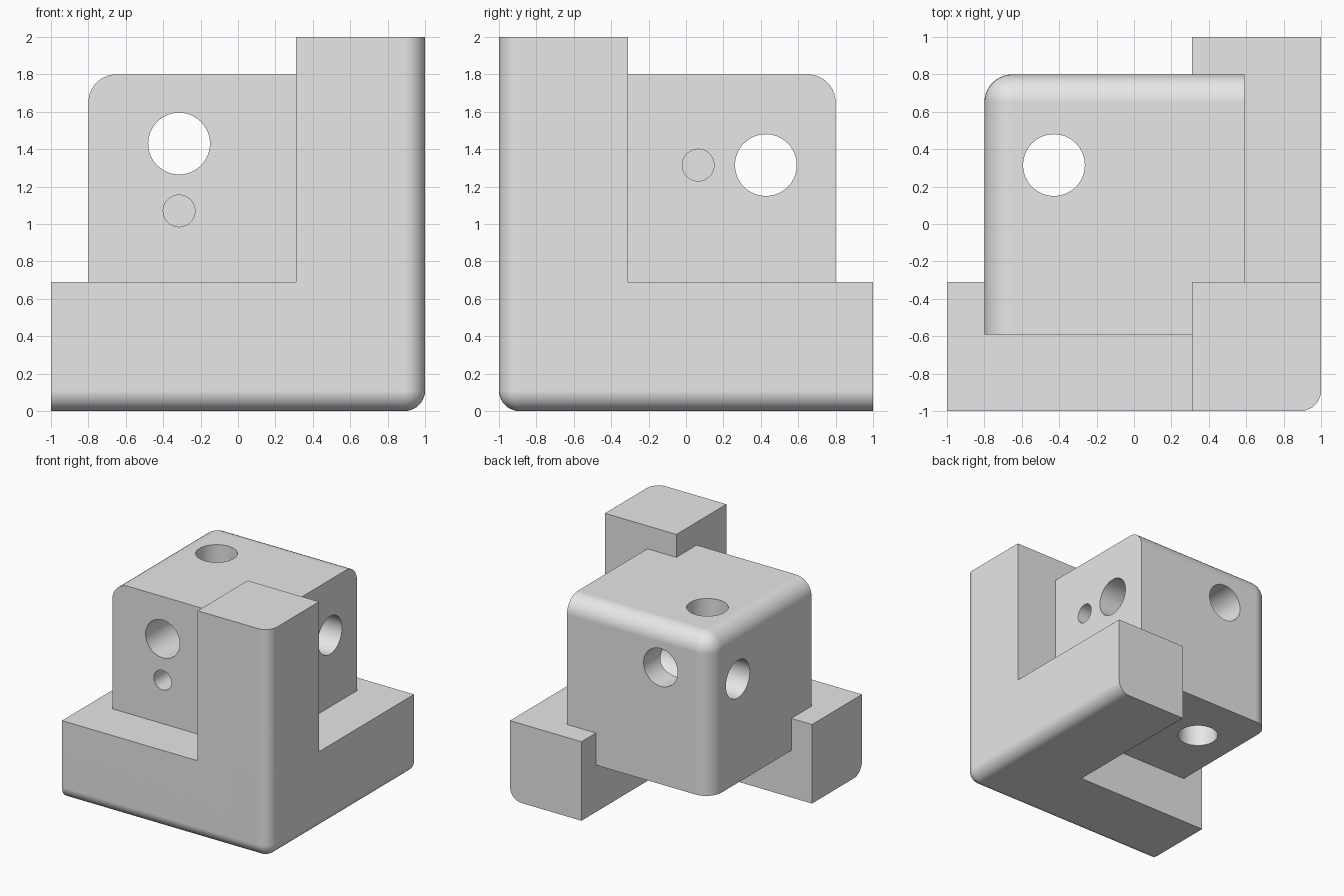
import bpy
import bmesh
from math import radians
from mathutils import Matrix, Vector

if "Cube" in bpy.data.objects:
    bpy.data.objects.remove(bpy.data.objects["Cube"])

ARM = 0.69           # thickness of each arm
HOLE_R, PILOT_R = 0.165, 0.085
PILOT_DEPTH = 0.4

grey = bpy.data.materials.new("plain grey")
grey.use_nodes = True
grey.diffuse_color = (0.8, 0.8, 0.8, 1)
grey.node_tree.nodes["Principled BSDF"].inputs["Base Color"].default_value = (0.8, 0.8, 0.8, 1)


def add_object(name, bm):
    mesh = bpy.data.meshes.new(name)
    bm.to_mesh(mesh)
    bm.free()
    mesh.materials.append(grey)
    obj = bpy.data.objects.new(name, mesh)
    bpy.context.collection.objects.link(obj)
    return obj


def box(name, lo, hi, corner=None, radius=0.0):
    """Box between two corners; the three edges meeting at `corner` are rounded."""
    lo, hi = Vector(lo), Vector(hi)
    bm = bmesh.new()
    bmesh.ops.create_cube(bm, size=1)
    bmesh.ops.scale(bm, vec=hi - lo, verts=bm.verts)
    bmesh.ops.translate(bm, vec=(lo + hi) / 2, verts=bm.verts)
    if corner:
        vert = min(bm.verts, key=lambda v: (v.co - Vector(corner)).length)
        bmesh.ops.bevel(bm, geom=list(vert.link_edges), offset=radius, segments=10,
                        profile=0.5, affect='EDGES', clamp_overlap=False)
    return add_object(name, bm)


def rod(name, axis, start, end, radius):
    """Cylinder along one axis between two points."""
    start, end = Vector(start), Vector(end)
    turn = {'x': Matrix.Rotation(radians(90), 4, 'Y'),
            'y': Matrix.Rotation(radians(90), 4, 'X'),
            'z': Matrix.Identity(4)}[axis]
    bm = bmesh.new()
    bmesh.ops.create_cone(bm, cap_ends=True, segments=64, radius1=radius, radius2=radius,
                          depth=(end - start).length,
                          matrix=Matrix.Translation((start + end) / 2) @ turn)
    return add_object(name, bm)


def combine(target, other, operation):
    """Boolean the other object into the target, then remove it."""
    mod = target.modifiers.new(operation.lower(), 'BOOLEAN')
    mod.operation = operation
    mod.solver = 'EXACT'
    mod.object = other
    bpy.context.view_layer.objects.active = target
    bpy.ops.object.modifier_apply(modifier=mod.name)
    bpy.data.objects.remove(other)


# Three arms: a block rounded at its outer corner, with the space between arms removed
bracket = box("corner_bracket", (-1, -1, 0), (1, 1, 2), corner=(1, -1, 0), radius=0.11)
inner_x, inner_y = 1 - ARM, ARM - 1
for lo, hi in (((-2, inner_y, ARM), (2, 2, 3)),
               ((-2, -2, ARM), (inner_x, 2, 3)),
               ((-2, inner_y, -1), (inner_x, 2, 3))):
    combine(bracket, box("arm_gap", lo, hi), 'DIFFERENCE')

# Central cube nested between the arms
cube = box("central_cube", (-0.8, -0.59, 0.41), (0.59, 0.8, 1.8),
           corner=(-0.8, 0.8, 1.8), radius=0.15)
combine(bracket, cube, 'UNION')

# Large holes through the cube and blind pilot holes from its inner faces
d = PILOT_DEPTH
holes = [
    ('y', (-0.315, -0.9, 1.43), (-0.315, 1.2, 1.43), HOLE_R),
    ('x', (0.9, 0.427, 1.315), (-1.2, 0.427, 1.315), HOLE_R),
    ('z', (-0.428, 0.315, 0.1), (-0.428, 0.315, 2.2), HOLE_R),
    ('y', (-0.315, -0.8, 1.07), (-0.315, d - 0.59, 1.07), PILOT_R),
    ('x', (0.8, 0.065, 1.315), (0.59 - d, 0.065, 1.315), PILOT_R),
    ('z', (-0.065, 0.315, 0.2), (-0.065, 0.315, 0.41 + d), PILOT_R),
]
for axis, start, end, radius in holes:
    combine(bracket, rod("hole_cutter", axis, start, end, radius), 'DIFFERENCE')

# Smooth rounding with crisp edges and flat faces
bpy.ops.object.select_all(action='DESELECT')
bracket.select_set(True)
bpy.context.view_layer.objects.active = bracket
bpy.ops.object.shade_smooth_by_angle(angle=radians(30))
normals = bracket.modifiers.new("flat face normals", 'WEIGHTED_NORMAL')
normals.keep_sharp = True
